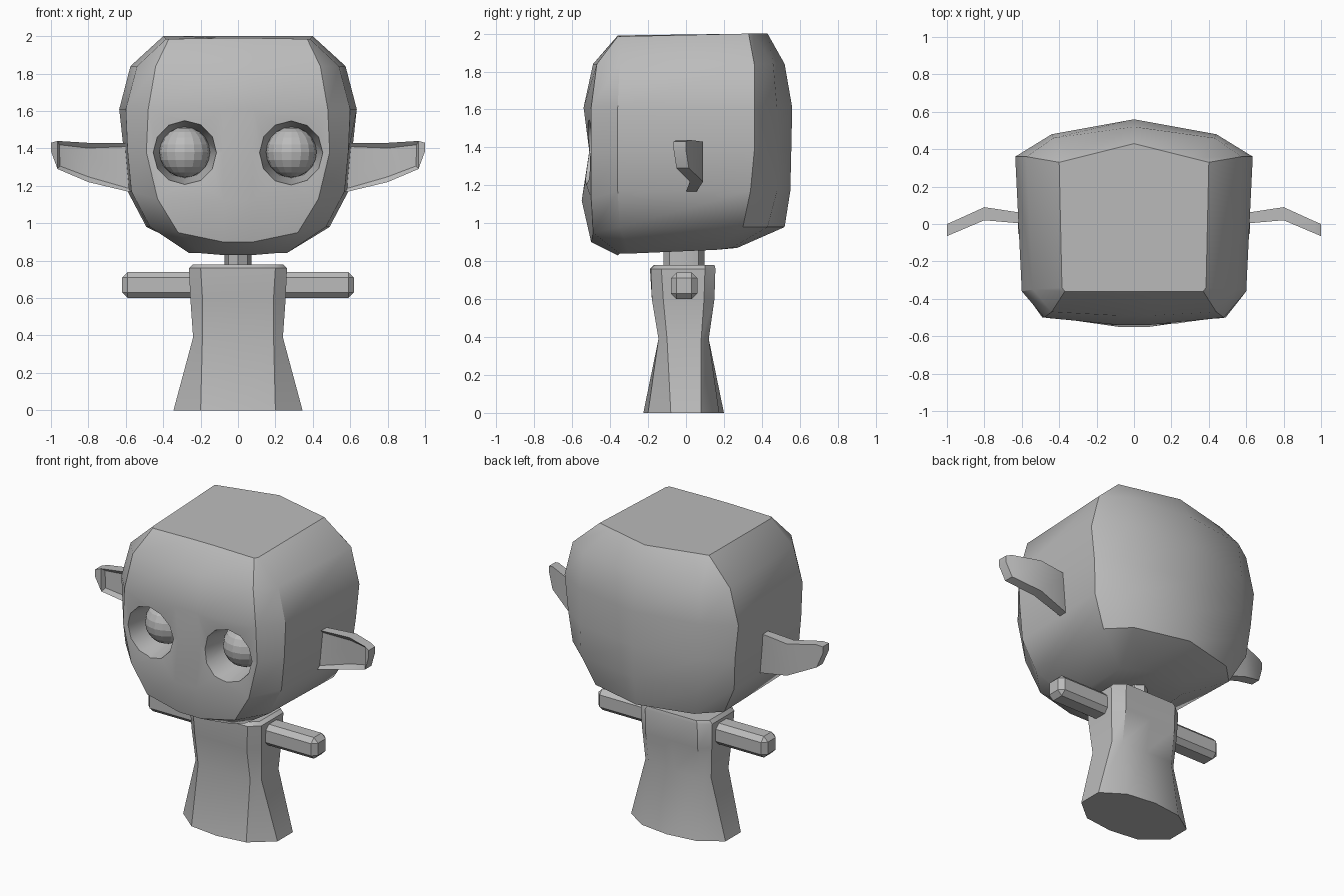
import bpy, bmesh, math
from mathutils import Matrix, Vector

if "Cube" in bpy.data.objects:
    bpy.data.objects.remove(bpy.data.objects["Cube"])

grey = bpy.data.materials.new("plain grey")
grey.diffuse_color = (0.5, 0.5, 0.5, 1)
grey.use_nodes = True
grey.node_tree.nodes["Principled BSDF"].inputs["Base Color"].default_value = grey.diffuse_color


def finish(name, bm, angle=35):
    """Turn a bmesh into a named object, smooth shaded below the angle."""
    bmesh.ops.recalc_face_normals(bm, faces=bm.faces[:])
    me = bpy.data.meshes.new(name)
    bm.to_mesh(me)
    bm.free()
    me.materials.append(grey)
    ob = bpy.data.objects.new(name, me)
    bpy.context.collection.objects.link(ob)
    if angle:
        smooth(ob, angle)
    return ob


def select(ob):
    bpy.ops.object.select_all(action='DESELECT')
    ob.select_set(True)
    bpy.context.view_layer.objects.active = ob


def smooth(ob, angle):
    select(ob)
    bpy.ops.object.shade_smooth_by_angle(angle=math.radians(angle))


def loft(rings):
    """Bridge closed rings of points and cap both ends."""
    bm = bmesh.new()
    rows = [[bm.verts.new(p) for p in ring] for ring in rings]
    n = len(rows[0])
    for a, b in zip(rows, rows[1:]):
        for i in range(n):
            j = (i + 1) % n
            bm.faces.new((a[i], a[j], b[j], b[i]))
    bm.faces.new(rows[0])
    bm.faces.new(rows[-1])
    return bm


def symmetric(z, half):
    """Mirror half an outline (front to back); a third value overrides z."""
    pts = [Vector((p[0], p[1], p[2] if len(p) > 2 else z)) for p in half]
    left = [Vector((-p.x, p.y, p.z)) for p in reversed(pts) if p.x > 1e-4]
    return pts + left


# Head: horizontal sections from chin to crown
head_sections = [
    (0.84, [(.08, -.36, .83), (.20, -.35), (.26, -.30), (.24, .16, .86), (.16, .24, .87), (0, .27, .87)]),
    (0.98, [(.08, -.50, .90), (.32, -.49, .95), (.47, -.35), (.49, .30), (.36, .43), (0, .52)]),
    (1.17, [(.08, -.55, 1.12), (.43, -.50, 1.13), (.57, -.36), (.59, .34), (.43, .48), (0, .55)]),
    (1.38, [(.08, -.51), (.49, -.50), (.59, -.36), (.61, .36), (.44, .48), (0, .555)]),
    (1.61, [(.08, -.54), (.48, -.50), (.60, -.36), (.635, .36), (.44, .48), (0, .56)]),
    (1.84, [(.08, -.49), (.44, -.47), (.54, -.35), (.575, .36), (.43, .46), (0, .52)]),
    (2.00, [(.08, -.36, 1.99), (.37, -.36, 1.985), (.385, -.34, 1.985), (.40, .33), (.30, .355), (0, .43)]),
]
head = finish("head", loft([symmetric(z, h) for z, h in head_sections]), 0)

# Eye sockets cut into the face
bm = bmesh.new()
for s in (-1, 1):
    m = Matrix.Translation((s * .285, -.46, 1.377)) @ Matrix.Rotation(-math.pi / 2, 4, 'X')
    bmesh.ops.create_cone(bm, cap_ends=True, segments=12, radius1=.188,
                          radius2=.135, depth=.32, matrix=m)
cutter = finish("socket_cutter", bm, 0)
cutter.hide_render = True
mod = head.modifiers.new("sockets", 'BOOLEAN')
mod.operation = 'DIFFERENCE'
mod.solver = 'EXACT'
mod.object = cutter
select(head)
bpy.ops.object.modifier_apply(modifier=mod.name)
bpy.data.objects.remove(cutter)
smooth(head, 35)

# Torso: pinched waist, flared base
torso_sections = [
    (0.00, [(0, -.225), (.20, -.20), (.345, -.08), (.345, .08), (.20, .175), (0, .20)]),
    (0.39, [(0, -.145), (.19, -.145), (.24, -.10), (.24, .08), (.19, .12), (0, .12)]),
    (0.60, [(0, -.18), (.19, -.18), (.255, -.12), (.255, .095), (.19, .15), (0, .15)]),
    (0.76, [(0, -.19), (.20, -.185), (.262, -.13), (.262, .10), (.19, .155), (0, .155)]),
    (0.78, [(0, -.17), (.19, -.165), (.242, -.12), (.242, .10), (.18, .15), (0, .15)]),
]
finish("torso", loft([symmetric(z, h) for z, h in torso_sections]))

# Neck
bm = bmesh.new()
bmesh.ops.create_cone(bm, cap_ends=True, segments=8, radius1=1, radius2=1, depth=.14,
                      matrix=Matrix.Translation((0, -.01, .80)) @ Matrix.Diagonal((.072, .108, 1, 1)))
finish("neck", bm)

# Ear columns: x, top z, bottom z, front y, back y
ear_columns = [(.57, 1.43, 1.165, 0, .055), (.80, 1.43, 1.22, .02, .09),
               (.965, 1.44, 1.29, -.05, .015), (1.0, 1.43, 1.385, -.065, 0)]

for s, side in ((-1, "right"), (1, "left")):
    # Eyeball
    bm = bmesh.new()
    bmesh.ops.create_uvsphere(bm, u_segments=16, v_segments=10, radius=.135,
                              matrix=Matrix.Translation((s * .285, -.33, 1.38)))
    finish(side + "_eye", bm, 0)

    # Ear with a recessed front
    bm = loft([[(s * x, f, t), (s * x, b, t), (s * x, b, l), (s * x, f, l)]
               for x, t, l, f, b in ear_columns])
    bmesh.ops.recalc_face_normals(bm, faces=bm.faces[:])
    front = [f for f in bm.faces if f.normal.y < -.5 and abs(f.calc_center_median().x) < .95]
    bmesh.ops.inset_region(bm, faces=front, thickness=.028, depth=-.02)
    finish(side + "_ear", bm)

    # Arm: bevelled square bar
    bm = bmesh.new()
    bmesh.ops.create_cube(bm, size=1, matrix=Matrix.Translation((s * .385, -.01, .67))
                          @ Matrix.Diagonal((.47, .14, .14, 1)))
    bmesh.ops.bevel(bm, geom=bm.edges[:], offset=.03, segments=1, affect='EDGES')
    finish(side + "_arm", bm)
